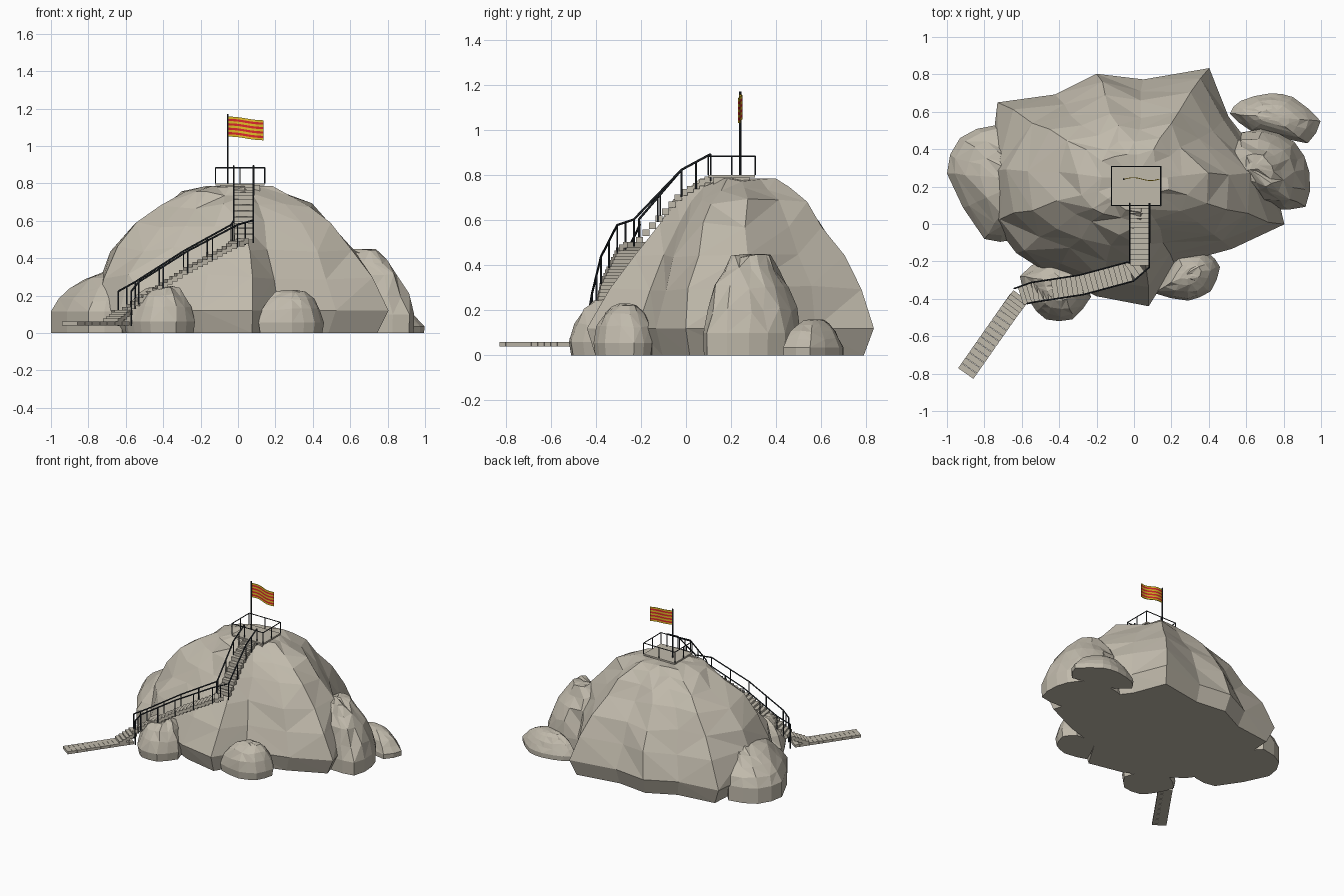
import bpy, bmesh, math, random
from mathutils import Vector, Matrix

if "Cube" in bpy.data.objects:
    bpy.data.objects.remove(bpy.data.objects["Cube"])
random.seed(4)


def material(name, rgb):
    m = bpy.data.materials.new(name)
    m.use_nodes = True
    m.diffuse_color = (*rgb, 1)
    m.node_tree.nodes["Principled BSDF"].inputs["Base Color"].default_value = (*rgb, 1)
    return m


STONE = material("warm_grey_stone", (0.53, 0.49, 0.41))
IRON = material("dark_iron", (0.024, 0.03, 0.036))
RED = material("flag_red", (0.72, 0.02, 0.025))
YELLOW = material("flag_yellow", (0.78, 0.52, 0.02))


def finish(name, bm, *mats):
    bmesh.ops.recalc_face_normals(bm, faces=bm.faces)
    me = bpy.data.meshes.new(name)
    bm.to_mesh(me)
    bm.free()
    for m in mats:
        me.materials.append(m)
    ob = bpy.data.objects.new(name, me)
    bpy.context.collection.objects.link(ob)
    return ob


def add_box(bm, centre, size, angle=0):
    m = Matrix.Translation(centre) @ Matrix.Rotation(angle, 4, "Z") @ Matrix.Diagonal((*size, 1))
    bmesh.ops.create_cube(bm, size=1, matrix=m)


def add_bar(bm, a, b, radius=0.004):
    a, b = Vector(a), Vector(b)
    d = b - a
    m = Matrix.Translation((a + b) / 2) @ d.to_track_quat("Z", "Y").to_matrix().to_4x4()
    bmesh.ops.create_cone(bm, cap_ends=True, segments=6, radius1=radius, radius2=radius,
                          depth=d.length, matrix=m)


def rock(name, centre, outline, profile, jitter):
    """Loft an outline (x, y, bulge) upwards through (height, scale) levels."""
    bm = bmesh.new()
    top = profile[-1][0]
    rings = []
    for level, (z, s) in enumerate(profile):
        ring = []
        for x, y, bulge in outline:
            k = s + bulge * math.sin(math.pi * (z / top) ** 1.5)
            p = Vector((centre[0] + (x - centre[0]) * k, centre[1] + (y - centre[1]) * k, z))
            if level > 1:
                p += Vector([random.uniform(-jitter, jitter) for _ in range(3)])
                p.z = min(p.z, top)
            ring.append(bm.verts.new(p))
        rings.append(ring)
    n = len(outline)
    for lo, hi in zip(rings, rings[1:]):
        for i in range(n):
            j = (i + 1) % n
            a, b, c, d = lo[i], lo[j], hi[j], hi[i]
            if random.random() < 0.5:
                bm.faces.new((a, b, c))
                bm.faces.new((a, c, d))
            else:
                bm.faces.new((a, b, d))
                bm.faces.new((b, c, d))
    bm.faces.new(rings[0][::-1])
    tip = bm.verts.new((centre[0], centre[1], top))
    for i in range(n):
        bm.faces.new((rings[-1][i], rings[-1][(i + 1) % n], tip))
    return finish(name, bm, STONE)


# Main crag
crag_outline = [
    (0.80, 0.00, 0.03), (0.72, 0.28, 0.11), (0.50, 0.57, 0.06), (0.40, 0.83, 0.03),
    (0.05, 0.77, 0.03), (-0.20, 0.80, 0.03), (-0.42, 0.69, 0.03), (-0.73, 0.65, 0),
    (-0.75, 0.30, 0.15), (-0.74, 0.02, 0.13), (-0.62, -0.15, 0.08), (-0.45, -0.27, 0),
    (-0.20, -0.39, -0.03), (0.08, -0.45, -0.08), (0.22, -0.22, -0.04), (0.52, -0.13, 0.04)]
crag_profile = [(0, 0.93), (0.12, 1), (0.30, 0.89), (0.45, 0.75), (0.58, 0.61), (0.68, 0.47),
                (0.745, 0.35), (0.785, 0.24)]
rock("main_crag", (0, 0.24), crag_outline, crag_profile, 0.016)


# Boulders around the foot
DOME = [(0, 0.95), (0.24, 1), (0.55, 0.88), (0.8, 0.68), (0.95, 0.45), (1, 0.2)]
SLOPED = [(0, 1), (0.33, 1), (0.5, 0.92), (0.67, 0.75), (0.82, 0.56), (0.93, 0.32), (1, 0.1)]
TAPERED = [(0, 0.98), (0.22, 0.99), (0.45, 0.87), (0.67, 0.74), (0.85, 0.55), (0.97, 0.36),
           (1, 0.15)]


def boulder(name, height, shape, centre, corners):
    """Build a rock from its foot corners, with an extra point along each edge."""
    outline = []
    for a, b in zip(corners, corners[1:] + corners[:1]):
        mid = (Vector(a) + Vector(b)) / 2
        mid += (mid - Vector(centre)) * 0.05
        outline += [(*a, 0), (*mid, 0)]
    rock(name, centre, outline, [(z * height, s) for z, s in shape], height * 0.03)


boulder("left_shoulder_rock", 0.35, SLOPED, (-0.61, 0.23), [
    (-1, 0.27), (-0.8, -0.08), (-0.62, -0.08), (-0.45, 0.2), (-0.73, 0.53), (-0.93, 0.46)])
boulder("right_shoulder_rock", 0.45, TAPERED, (0.62, 0.29), [
    (0.94, 0.28), (0.86, 0.44), (0.68, 0.51), (0.45, 0.45), (0.45, 0.2), (0.72, 0.08),
    (0.92, 0.09)])
boulder("back_low_rock", 0.16, TAPERED, (0.74, 0.57), [
    (1, 0.55), (0.85, 0.68), (0.73, 0.7), (0.57, 0.66), (0.51, 0.59), (0.62, 0.5),
    (0.93, 0.43)])
boulder("front_boulder_left", 0.23, DOME, (0.28, -0.27), [
    (0.46, -0.23), (0.39, -0.15), (0.22, -0.15), (0.11, -0.37), (0.29, -0.41), (0.41, -0.36)])
boulder("front_boulder_right", 0.25, DOME, (-0.38, -0.32), [
    (-0.3, -0.2), (-0.48, -0.18), (-0.61, -0.28), (-0.56, -0.41), (-0.47, -0.51),
    (-0.33, -0.51), (-0.23, -0.39)])

# Stairs follow a path down from the summit
path = [Vector(p) for p in (
    (0.03, 0.11, 0.80), (0.03, -0.02, 0.73), (0.03, -0.22, 0.51), (-0.02, -0.255, 0.485),
    (-0.28, -0.325, 0.345), (-0.54, -0.365, 0.18), (-0.605, -0.385, 0.13),
    (-0.68, -0.485, 0.07))]
WIDTH = 0.1


def treads(name, points, pitch, thickness, fill):
    bm = bmesh.new()
    for a, b in zip(points, points[1:]):
        d = b - a
        run = d.xy.length
        n = max(2, round(run / pitch))
        for i in range(n):
            c = a.lerp(b, (i + 0.5) / n)
            c.z -= thickness / 2
            add_box(bm, c, (run / n * fill, WIDTH, thickness), math.atan2(d.y, d.x))
    return finish(name, bm, STONE)


treads("stair_steps", path, 0.027, 0.028, 1.1)

# Boardwalk
treads("boardwalk", [Vector((-0.62, -0.40, 0.06)), Vector((-0.90, -0.80, 0.06))], 0.036, 0.02, 0.95)

# Stair railings on both sides, ending above the last turn
bm = bmesh.new()
up = Vector((0, 0, 0.093))
for side in (-1, 1):
    line = []
    for i, p in enumerate(path[:-1]):
        t = path[i + 1] - path[max(i - 1, 0)]
        line.append(p + Vector((-t.y, t.x, 0)).normalized() * side * WIDTH * 0.53)
    for a, b in zip(line, line[1:]):
        add_bar(bm, a + up, b + up, 0.005)
        for p in (a, (a + b) / 2):
            add_bar(bm, p - up * 0.3, p + up)
    add_bar(bm, line[-1] - up, line[-1] + up)
finish("stair_railing", bm, IRON)

# Summit platform
X0, X1, Y0, Y1, DECK = -0.12, 0.143, 0.098, 0.307, 0.80
bm = bmesh.new()
mid = ((X0 + X1) / 2, (Y0 + Y1) / 2)
add_box(bm, (*mid, DECK - 0.006), (X1 - X0, Y1 - Y0, 0.012))
add_box(bm, (*mid, DECK - 0.04), (X1 - X0 - 0.05, Y1 - Y0 - 0.05, 0.07))
finish("summit_platform", bm, STONE)

# Platform railing
bm = bmesh.new()
corners = [(X0, Y0), (X1, Y0), (X1, Y1), (X0, Y1)]
rise = Vector((0, 0, 0.083))
for a, b in zip(corners, corners[1:] + corners[:1]):
    a, b = Vector((*a, DECK)), Vector((*b, DECK))
    add_bar(bm, a + rise, b + rise, 0.0035)
    for p in (a, (a + b) / 2):
        if abs(p.x - 0.03) > 0.04 or p.y > Y0 + 0.01:
            add_bar(bm, p, p + rise, 0.0035)
finish("platform_railing", bm, IRON)

# Flagpole
bm = bmesh.new()
add_bar(bm, (-0.055, 0.24, DECK - 0.01), (-0.055, 0.24, 1.17), 0.0055)
finish("flagpole", bm, IRON)

# Waving striped flag
bm = bmesh.new()
COLS, ROWS = 10, 9
grid = []
for r in range(ROWS + 1):
    row = []
    for c in range(COLS + 1):
        u = c / COLS
        z = 1.157 - 0.107 * r / ROWS - 0.02 * u + 0.002 * math.sin(u * math.tau)
        row.append(bm.verts.new((-0.05 + 0.185 * u, 0.24 + 0.008 * math.sin(u * math.tau), z)))
    grid.append(row)
for r in range(ROWS):
    for c in range(COLS):
        f = bm.faces.new((grid[r][c], grid[r + 1][c], grid[r + 1][c + 1], grid[r][c + 1]))
        f.material_index = r % 2
flag = finish("flag", bm, YELLOW, RED)
solid = flag.modifiers.new("thickness", "SOLIDIFY")
solid.thickness = 0.004
solid.offset = 0
